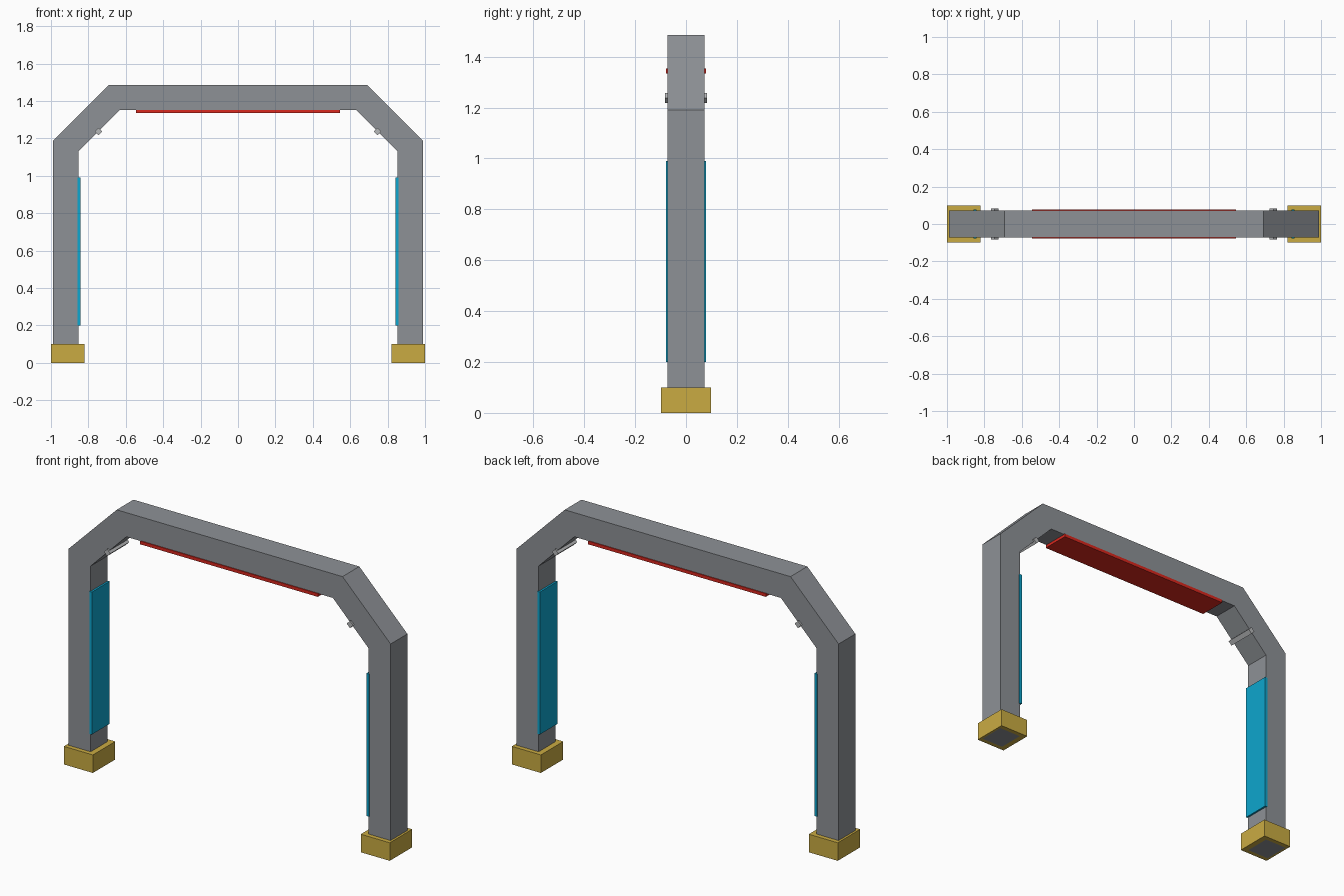
import bpy, bmesh, math
from mathutils import Matrix

cube = bpy.data.objects.get("Cube")
if cube:
    bpy.data.objects.remove(cube, do_unlink=True)


def material(name, rgb):
    mat = bpy.data.materials.new(name)
    mat.use_nodes = True
    mat.diffuse_color = (*rgb, 1)
    mat.node_tree.nodes["Principled BSDF"].inputs["Base Color"].default_value = (*rgb, 1)
    return mat


grey = material("frame grey", (0.27, 0.285, 0.305))
silver = material("light silver", (0.47, 0.48, 0.49))
gold = material("foot yellow", (0.59, 0.41, 0.055))
blue = material("panel blue", (0.004, 0.38, 0.62))
red = material("panel red", (0.70, 0.021, 0.013))


def finish(bm, name, mat):
    bmesh.ops.recalc_face_normals(bm, faces=bm.faces)
    mesh = bpy.data.meshes.new(name)
    bm.to_mesh(mesh)
    bm.free()
    mesh.materials.append(mat)
    obj = bpy.data.objects.new(name, mesh)
    bpy.context.collection.objects.link(obj)
    return obj


def box(name, center, size, mat, tilt=0):
    bm = bmesh.new()
    matrix = (Matrix.Translation(center) @ Matrix.Rotation(tilt, 4, "Y")
              @ Matrix.Diagonal((*size, 1)))
    bmesh.ops.create_cube(bm, size=1, matrix=matrix)
    return finish(bm, name, mat)


def prism(name, outline, depth, axis, mat):
    """Extrude a closed outline of points along an axis vector."""
    bm = bmesh.new()
    face = bm.faces.new([bm.verts.new(p) for p in outline])
    side = bmesh.ops.extrude_face_region(bm, geom=[face])["geom"]
    verts = [v for v in side if isinstance(v, bmesh.types.BMVert)]
    bmesh.ops.translate(bm, verts=verts, vec=[depth * a for a in axis])
    return finish(bm, name, mat)


# Arch frame: one chamfered profile, mirrored and extruded in depth
half_depth = 0.0735
outer = [(0.988, 0), (0.988, 1.19), (0.693, 1.485)]
inner = [(0.634, 1.351), (0.853, 1.13), (0.853, 0)]
right = [(-x, z) for x, z in reversed(outer)]
right_inner = [(-x, z) for x, z in reversed(inner)]
profile = outer + right + right_inner + inner
prism("arch_frame", [(x, -half_depth, z) for x, z in profile],
      2 * half_depth, (0, 1, 0), grey)


# Foot sleeve: block whose underside is open around the leg
def foot(name, side):
    obj = box(name, (side * 0.911, 0, 0.05), (0.178, 0.196, 0.1), gold)
    bm = bmesh.new()
    bm.from_mesh(obj.data)
    bm.faces.ensure_lookup_table()
    bottom = min(bm.faces, key=lambda f: f.calc_center_median().z)
    bmesh.ops.inset_region(bm, faces=[bottom], thickness=0.02)
    for v in bottom.verts:
        v.co.x = side * (0.988 if abs(v.co.x) > 0.911 else 0.853)
        v.co.y = math.copysign(half_depth, v.co.y)
    bmesh.ops.delete(bm, geom=[bottom], context="FACES_ONLY")
    bm.to_mesh(obj.data)
    bm.free()


# Mirrored parts on each leg
for label, side in (("left", 1), ("right", -1)):
    foot(label + "_foot", side)
    box(label + "_side_panel", (side * 0.85, 0, 0.595), (0.015, 0.157, 0.79), blue)
    box(label + "_corner_bar", (side * 0.745, 0, 1.237), (0.028, 0.166, 0.028),
        silver, math.pi / 4)

# Panel under the top beam
box("top_panel", (0, 0, 1.344), (1.09, 0.157, 0.018), red)
